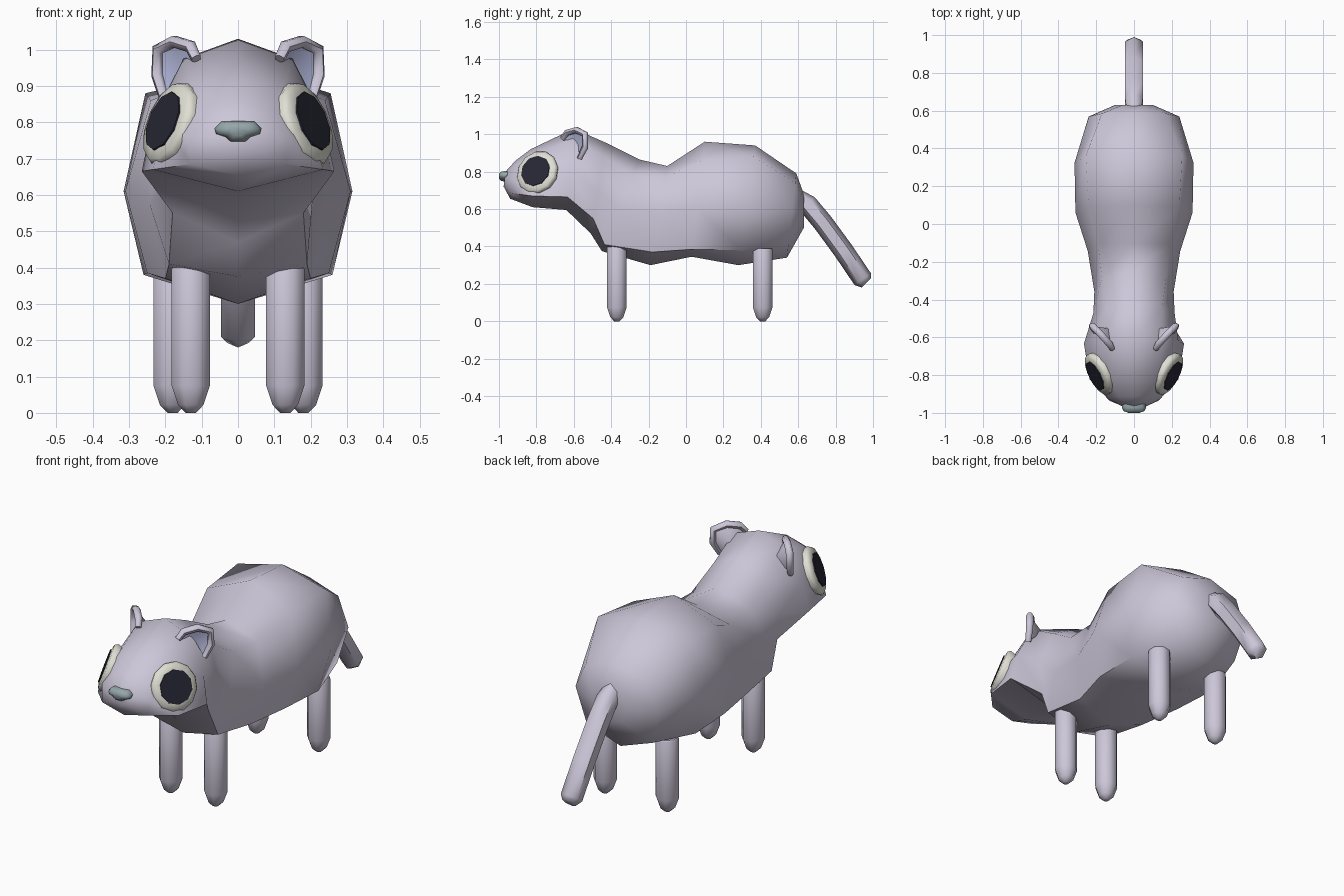
import bpy, bmesh, math
from mathutils import Vector

if "Cube" in bpy.data.objects:
    bpy.data.objects.remove(bpy.data.objects["Cube"])


def material(name, rgb):
    m = bpy.data.materials.new(name)
    m.diffuse_color = (*rgb, 1)
    m.use_nodes = True
    m.node_tree.nodes["Principled BSDF"].inputs["Base Color"].default_value = m.diffuse_color
    return m


FUR = material("lilac fur", (0.61, 0.57, 0.69))
EAR = material("blue inner ear", (0.47, 0.50, 0.74))
NOSE = material("grey teal nose", (0.30, 0.38, 0.40))
WHITE = material("cream eye", (0.74, 0.74, 0.66))
PUPIL = material("dark pupil", (0.02, 0.02, 0.035))


def loft(name, rings, mat, angle=60, caps=True):
    """Skin a list of equal-length rings of points."""
    bm = bmesh.new()
    rows = [[bm.verts.new(p) for p in r] for r in rings]
    n = len(rows[0])
    for a, b in zip(rows, rows[1:]):
        for i in range(n):
            j = (i + 1) % n
            bm.faces.new((a[i], a[j], b[j], b[i]))
    if caps:
        bm.faces.new(rows[0])
        bm.faces.new(rows[-1])
    bmesh.ops.recalc_face_normals(bm, faces=bm.faces)
    return finish(name, bm, mat, angle)


def finish(name, bm, mat, angle=60):
    me = bpy.data.meshes.new(name)
    bm.to_mesh(me)
    bm.free()
    me.materials.append(mat)
    ob = bpy.data.objects.new(name, me)
    bpy.context.collection.objects.link(ob)
    bpy.ops.object.select_all(action='DESELECT')
    ob.select_set(True)
    bpy.context.view_layer.objects.active = ob
    bpy.ops.object.shade_smooth_by_angle(angle=math.radians(angle))
    return ob


def disc(center, u, v, r, n, turn=0.0):
    return [center + r * (math.cos(t) * u + math.sin(t) * v)
            for t in (2 * math.pi * (i + turn) / n for i in range(n))]


def tube(name, path, radii, n, side, mat, turn=0.0):
    """Round tube along a path; side is a fixed reference direction."""
    rings = []
    for i, p in enumerate(path):
        d = (path[min(i + 1, len(path) - 1)] - path[max(i - 1, 0)]).normalized()
        u = (side - d * side.dot(d)).normalized()
        rings.append(disc(p, u, d.cross(u), radii[i], n, turn))
    return loft(name, rings, mat)


# Body and head in one skin: (y, z) top, (y, z) bottom, then (x, z) upper, middle, lower
SECTIONS = [
    ((-0.965, 0.80), (-0.975, 0.72), (0.03, 0.79), (0.055, 0.765), (0.04, 0.73)),
    ((-0.91, 0.86), (-0.94, 0.655), (0.08, 0.835), (0.14, 0.76), (0.13, 0.685)),
    ((-0.83, 0.92), (-0.82, 0.61), (0.12, 0.885), (0.195, 0.79), (0.235, 0.67)),
    ((-0.60, 1.03), (-0.64, 0.595), (0.15, 0.975), (0.235, 0.81), (0.265, 0.665)),
    ((-0.43, 0.955), (-0.51, 0.47), (0.15, 0.88), (0.215, 0.70), (0.18, 0.55)),
    ((-0.25, 0.865), (-0.45, 0.375), (0.17, 0.78), (0.21, 0.60), (0.19, 0.41)),
    ((-0.10, 0.83), (-0.19, 0.30), (0.19, 0.77), (0.245, 0.58), (0.20, 0.37)),
    ((0.10, 0.96), (0.03, 0.345), (0.24, 0.86), (0.31, 0.61), (0.25, 0.385)),
    ((0.37, 0.94), (0.28, 0.30), (0.255, 0.88), (0.315, 0.61), (0.26, 0.38)),
    ((0.59, 0.79), (0.54, 0.34), (0.17, 0.74), (0.24, 0.60), (0.19, 0.41)),
    ((0.63, 0.68), (0.63, 0.50), (0.06, 0.66), (0.10, 0.59), (0.06, 0.52)),
]
rings = []
for top, bottom, *sides in SECTIONS:
    def y_at(z):
        return bottom[0] + (top[0] - bottom[0]) * (z - bottom[1]) / (top[1] - bottom[1])
    right = [Vector((x, y_at(z), z)) for x, z in sides]
    left = [Vector((-p.x, p.y, p.z)) for p in reversed(right)]
    rings.append([Vector((0, *top)), *right, Vector((0, *bottom)), *left])
loft("body", rings, FUR)

# Tail, hexagonal with an edge underneath
tail = [Vector((0, y, z)) for y, z in
        ((0.59, 0.665), (0.65, 0.625), (0.73, 0.53), (0.84, 0.38), (0.945, 0.225), (0.965, 0.205))]
tube("tail", tail, [0.045, 0.054, 0.054, 0.054, 0.054, 0.035], 6, Vector((1, 0, 0)), FUR, 0.5)

# Nose: wide upper part with a small lower lobe
half = [(0.045, 0.803), (0.065, 0.783), (0.06, 0.768), (0.035, 0.76), (0.02, 0.747)]
outline = half + [(-x, z) for x, z in reversed(half)]
loft("nose", [[Vector((x * s, y, 0.777 + (z - 0.777) * s)) for x, z in outline]
              for y, s in ((-0.945, 0.9), (-0.972, 1.0), (-0.99, 0.85), (-1.0, 0.45))], NOSE)

for s, label in ((1, "right"), (-1, "left")):
    # Legs with rounded feet
    for part, x, y, top in (("front_leg", 0.13, -0.37, 0.405), ("back_leg", 0.18, 0.41, 0.39)):
        tube(f"{part}_{label}", [Vector((s * x, y, z)) for z in (0, 0.022, 0.075, top - 0.01, top)],
             [0.015, 0.038, 0.057, 0.057, 0.052], 8, Vector((1, 0, 0)), FUR, 0.5)

    # Eyes: shallow cream dome with a flat pupil plate
    n = Vector((s * 0.83, -0.435, 0.335)).normalized()
    u = Vector((0, 0, 1)).cross(n).normalized()
    v = n.cross(u)
    c = Vector((s * 0.197, -0.80, 0.80))
    loft(f"eye_{label}", [disc(c + n * h, u, v, r, 12, 0.5) for h, r in
                          ((-0.06, 0.105), (-0.012, 0.122), (0.004, 0.112), (0.01, 0.08))], WHITE)
    loft(f"pupil_{label}", [disc(c + n * h, u, v, 0.085, 10, 0.5) for h in (0.008, 0.014)], PUPIL, 30)

    # Ears: rolled rim, hollow inner cup and rounded back
    rim = [Vector((s * x, y, z)) for x, y, z in
           ((0.115, -0.66, 0.975), (0.13, -0.635, 1.008), (0.175, -0.585, 1.022),
            (0.22, -0.54, 1.0), (0.222, -0.54, 0.93), (0.205, -0.57, 0.87))]
    tube(f"ear_rim_{label}", rim, [0.015, 0.018, 0.018, 0.018, 0.018, 0.014], 6,
         Vector((s * 0.75, -0.66, 0)), FUR)
    for part, mat, depth in (("inner_ear", EAR, 0.02), ("ear_back", FUR, 0.055)):
        bm = bmesh.new()
        hub = bm.verts.new(Vector((s * (0.17 - 0.75 * depth), -0.59 + 0.66 * depth, 0.945)))
        edge = [bm.verts.new(p) for p in rim]
        for a, b in zip(edge, edge[1:]):
            tri = (hub, a, b) if (s > 0) == (part == "ear_back") else (hub, b, a)
            bm.faces.new(tri)
        finish(f"{part}_{label}", bm, mat)
